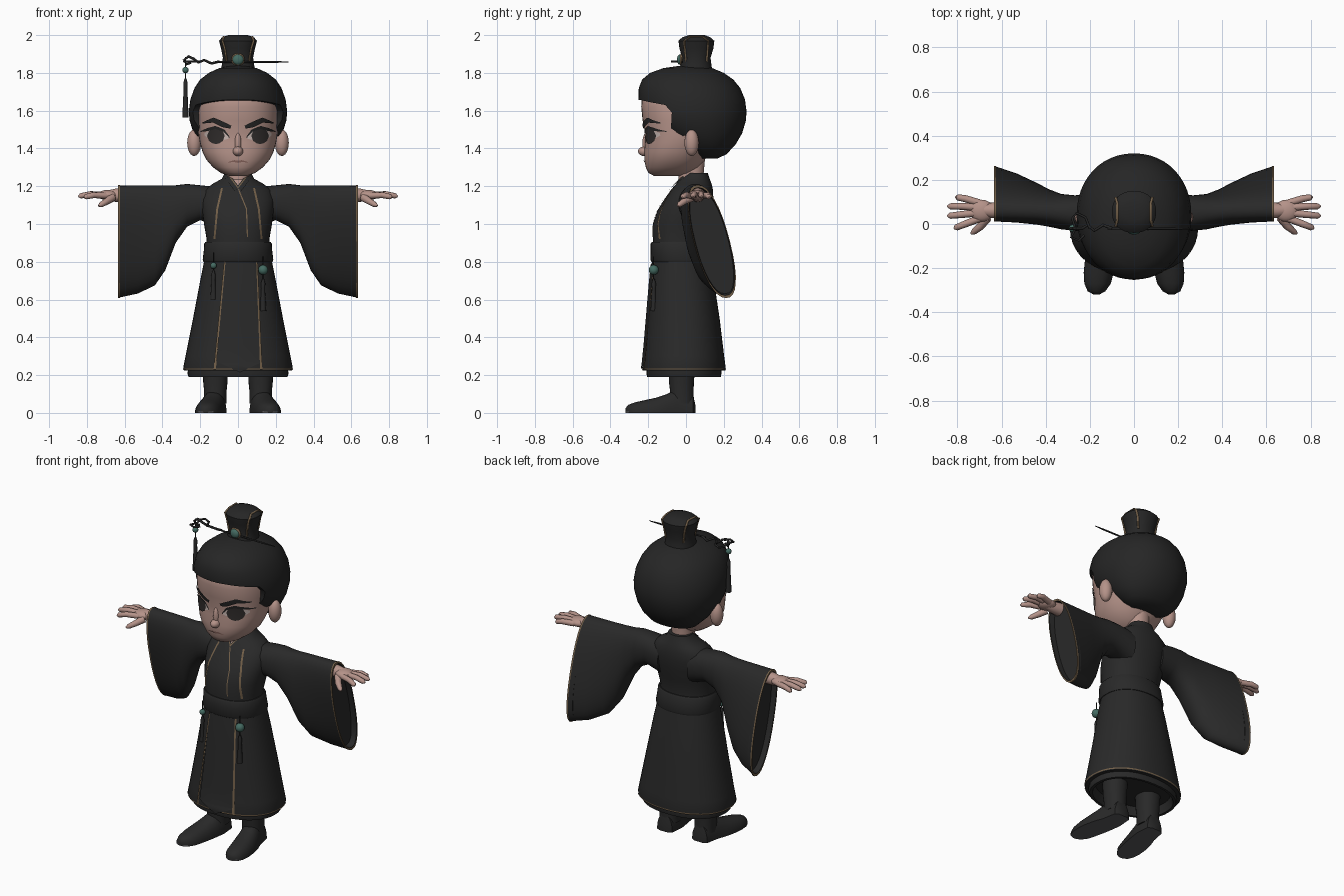
import bpy, bmesh, math
from mathutils import Vector

if "Cube" in bpy.data.objects:
    bpy.data.objects.remove(bpy.data.objects["Cube"])

def material(name, r, g, b):
    m = bpy.data.materials.new(name)
    m.diffuse_color = (r, g, b, 1)
    m.use_nodes = True
    m.node_tree.nodes["Principled BSDF"].inputs["Base Color"].default_value = m.diffuse_color
    return m

CLOTH = material("black cloth", .022, .022, .022)
HAIR = material("black hair", .019, .019, .019)
SKIN = material("skin", .46, .29, .25)
GOLD = material("dull gold", .17, .115, .065)
JADE = material("jade", .06, .15, .125)
SOLE = material("sole grey", .10, .10, .105)
WHITE = material("eye white", .55, .45, .42)
IRIS = material("eye dark", .03, .026, .025)
LIP = material("lip", .25, .13, .11)

def finish(name, bm, mat):
    me = bpy.data.meshes.new(name)
    bm.to_mesh(me)
    bm.free()
    me.materials.append(mat)
    ob = bpy.data.objects.new(name, me)
    bpy.context.collection.objects.link(ob)
    return ob

def skin_sections(name, sections, mat, caps=True):
    """Bridge equal-length closed point loops."""
    bm = bmesh.new()
    loops = [[bm.verts.new(p) for p in s] for s in sections]
    n = len(loops[0])
    for a, b in zip(loops, loops[1:]):
        for i in range(n):
            bm.faces.new((a[i], a[(i + 1) % n], b[(i + 1) % n], b[i]))
    if caps:
        bm.faces.new(loops[0])
        bm.faces.new(loops[-1])
    bmesh.ops.recalc_face_normals(bm, faces=bm.faces[:])
    return finish(name, bm, mat)

def spow(v, e):
    return math.copysign(abs(v) ** e, v)

def loft(name, rings, mat, cx=0, p=2.2, n=40, caps=True, grow=0):
    """Rings are (z, half width, front y, back y)."""
    secs = []
    for z, hx, yf, yb in rings:
        c, h = (yf + yb) / 2, (yb - yf) / 2 + grow
        secs.append([(cx + (hx + grow) * spow(math.cos(t), 2 / p), c + h * spow(math.sin(t), 2 / p), z)
                     for t in (2 * math.pi * i / n for i in range(n))])
    return skin_sections(name, secs, mat, caps)

def at(rings, z):
    rings = sorted(rings)
    for a, b in zip(rings, rings[1:]):
        if z <= b[0]:
            f = max(0, (z - a[0]) / (b[0] - a[0]))
            return [u + (v - u) * f for u, v in zip(a, b)]
    return rings[-1]

def front_y(rings, x, z, p=2.2):
    _, hx, yf, yb = at(rings, z)
    return (yf + yb) / 2 - (yb - yf) / 2 * max(0, 1 - abs(x / hx) ** p) ** (1 / p)

def ribbon(name, path, widths, rings, mat, off=.005, steps=6):
    """Strip of cloth or paint following a lofted front surface."""
    pts = []
    for k in range(len(path) - 1):
        for j in range(steps + (k == len(path) - 2)):
            f = j / steps
            mix = lambda a, b: a + (b - a) * f
            pts.append((mix(path[k][0], path[k + 1][0]), mix(path[k][1], path[k + 1][1]),
                        mix(widths[k], widths[k + 1])))
    bm = bmesh.new()
    rows = []
    for i, (x, z, w) in enumerate(pts):
        a, b = pts[max(i - 1, 0)], pts[min(i + 1, len(pts) - 1)]
        d = Vector((b[0] - a[0], b[1] - a[1])).normalized()
        row = []
        for s in (-1, 0, 1):
            px, pz = x - d.y * w * s, z + d.x * w * s
            row.append(bm.verts.new((px, front_y(rings, px, pz) - off, pz)))
        rows.append(row)
    for a, b in zip(rows, rows[1:]):
        for k in (0, 1):
            f = bm.faces.new((a[k], a[k + 1], b[k + 1], b[k]))
            f.normal_update()
            if f.normal.y > 0:
                f.normal_flip()
    return finish(name, bm, mat)

def ball(name, loc, rad, mat, n=20):
    bm = bmesh.new()
    bmesh.ops.create_uvsphere(bm, u_segments=n, v_segments=n // 2 + 2, radius=1)
    for v in bm.verts:
        v.co = Vector((v.co.x * rad[0] + loc[0], v.co.y * rad[1] + loc[1], v.co.z * rad[2] + loc[2]))
    return finish(name, bm, mat)

def tube(name, pts, radii, mat, n=10):
    pts = [Vector(p) for p in pts]
    if not isinstance(radii, (list, tuple)):
        radii = [radii] * len(pts)
    secs, u = [], None
    for i, p in enumerate(pts):
        d = (pts[min(i + 1, len(pts) - 1)] - pts[max(i - 1, 0)]).normalized()
        u = u or (d.orthogonal())
        u = (u - d * u.dot(d)).normalized()
        w = d.cross(u)
        secs.append([p + radii[i] * (u * math.cos(t) + w * math.sin(t))
                     for t in (2 * math.pi * k / n for k in range(n))])
    return skin_sections(name, secs, mat)

# Head, neck and ears
head = [(1.255, .05, -.17, -.02), (1.27, .09, -.198, .03), (1.3, .132, -.213, .07), (1.34, .167, -.22, .1),
        (1.38, .187, -.222, .12), (1.43, .202, -.217, .15), (1.48, .21, -.216, .18), (1.55, .214, -.23, .2),
        (1.62, .214, -.237, .2), (1.68, .2, -.232, .2), (1.75, .15, -.17, .15)]
loft("head", head, SKIN)
loft("neck", [(1.15, .065, -.05, .1), (1.23, .06, -.04, .09), (1.34, .062, -.04, .1)], SKIN)
ball("nose_tip", (0, -.218, 1.385), (.027, .036, .026), SKIN)
ball("nose_bridge", (0, -.209, 1.425), (.018, .022, .06), SKIN)
ribbon("mouth", [(-.052, 1.327), (-.02, 1.333), (0, 1.33), (.02, 1.333), (.052, 1.327)],
       [.001, .005, .006, .005, .001], head, LIP)
for s, side in ((-1, "right"), (1, "left")):
    ball(side + "_ear", (s * .232, .03, 1.43), (.037, .038, .07), SKIN)
    # Painted eyes and brows
    ribbon(side + "_eye_white", [(s * .05, 1.455), (s * .085, 1.47), (s * .13, 1.472), (s * .178, 1.475)],
           [.004, .034, .038, .006], head, WHITE, .004)
    ribbon(side + "_iris", [(s * (.117 + .046 * q), 1.466) for q in (-1, -.8, -.4, 0, .4, .8, 1)],
           [.002, .026, .039, .043, .039, .026, .002], head, IRIS, .0065)
    ribbon(side + "_upper_lid", [(s * .045, 1.458), (s * .075, 1.495), (s * .12, 1.511), (s * .16, 1.5), (s * .198, 1.49)],
           [.002, .006, .008, .008, .002], head, HAIR, .0075)
    ribbon(side + "_eyebrow", [(s * .038, 1.513), (s * .075, 1.525), (s * .13, 1.55), (s * .188, 1.535)],
           [.008, .014, .013, .003], head, HAIR, .008)

# Hair cap with the face opening cut out
hair = loft("hair", [(1.348, .1, .06, .17), (1.37, .15, .02, .215), (1.42, .2, -.07, .262), (1.48, .235, -.16, .297),
                     (1.55, .257, -.225, .318), (1.6, .26, -.242, .32), (1.66, .252, -.252, .312),
                     (1.72, .23, -.25, .287), (1.765, .2, -.232, .25), (1.8, .155, -.19, .2),
                     (1.825, .1, -.12, .14), (1.838, .04, -.03, .06)], HAIR, p=2.1, n=48)
outline = [(-.5, 1.66), (-.24, 1.656), (-.19, 1.645), (-.11, 1.63), (-.075, 1.59), (-.08, 1.5), (-.05, 1.42),
           (-.01, 1.47), (.05, 1.45), (.075, 1.34), (.075, 1.2), (-.5, 1.2)]
cutter = skin_sections("face_cutter", [[(x, y, z) for y, z in outline] for x in (-.5, .5)], HAIR)
mod = hair.modifiers.new("face opening", "BOOLEAN")
mod.object, mod.operation, mod.solver = cutter, "DIFFERENCE", "EXACT"
bpy.context.view_layer.objects.active = hair
bpy.ops.object.modifier_apply(modifier=mod.name)
bpy.data.objects.remove(cutter)

# Topknot with gold bands, gem and hairpin
loft("topknot", [(1.81, .09, -.035, .14), (1.84, .086, -.03, .135), (1.88, .08, -.02, .13), (1.93, .09, -.035, .145),
                 (1.97, .1, -.04, .15), (1.988, .085, -.02, .13), (2.0, .05, .015, .1)], HAIR)
for s in (-1, 1):
    tube("topknot_band", [(s * x, y, z) for x, y, z in (
        (.06, .0, 1.86), (.07, -.006, 1.93), (.083, -.008, 1.97), (.075, .02, 1.99), (.075, .09, 1.99),
        (.083, .118, 1.97), (.07, .116, 1.93), (.06, .11, 1.86))], .006, GOLD, 8)
ball("topknot_gem_rim", (0, -.024, 1.87), (.036, .012, .034), GOLD)
ball("topknot_gem", (0, -.032, 1.87), (.029, .016, .027), JADE)
tube("hairpin", [(-.12, -.02, 1.858), (.2, -.022, 1.858), (.268, -.022, 1.858)], [.005, .005, .002], HAIR)
tube("hairpin_scroll", [(-.1, -.02, 1.86), (-.14, -.005, 1.85), (-.18, -.03, 1.868), (-.21, -.005, 1.855),
                        (-.235, -.02, 1.875), (-.262, -.02, 1.887), (-.286, -.02, 1.868), (-.272, -.02, 1.845),
                        (-.25, -.025, 1.855)], .007, HAIR)
tube("hairpin_curl", [(-.2, -.02, 1.86), (-.22, .03, 1.86), (-.26, .05, 1.86), (-.28, .025, 1.86),
                      (-.265, -.02, 1.86), (-.285, -.06, 1.86), (-.25, -.075, 1.86), (-.225, -.05, 1.86)], .006, HAIR)

def tassel(name, x, y, gem_z, gem_r, top, bottom):
    ball(name + "_bead", (x, y, gem_z), (gem_r,) * 3, JADE)
    tube(name + "_cord", [(x, y, gem_z + .07), (x, y, top)], .003, CLOTH, 6)
    tube(name, [(x, y, top + .01), (x, y, top - .015), (x, y, top - .04), (x, y, bottom)], [.005, .012, .01, .017], CLOTH)

tassel("hairpin_tassel", -.278, -.02, 1.815, .017, 1.76, 1.565)

# Robe body, skirts and belt
bodice = [(.8, .18, -.18, .13), (.86, .17, -.175, .115), (.92, .166, -.176, .108), (1.0, .18, -.175, .125),
          (1.07, .19, -.152, .138), (1.13, .195, -.115, .145), (1.18, .18, -.08, .143), (1.215, .13, -.05, .135),
          (1.24, .085, -.03, .125), (1.27, .07, -.005, .115)]
loft("robe_bodice", bodice, CLOTH)
skirt = [(.82, .176, -.177, .125), (.7, .2, -.19, .148), (.5, .238, -.207, .178), (.3, .278, -.224, .202),
         (.24, .29, -.232, .21), (.225, .287, -.23, .208)]
loft("robe_skirt", skirt + [(.225, .265, -.21, .188), (.27, .255, -.2, .18)], CLOTH)
loft("underskirt", [(.3, .25, -.2, .18), (.21, .268, -.21, .188), (.19, .262, -.205, .184), (.19, .245, -.19, .17),
                    (.24, .23, -.17, .15)], CLOTH)
loft("hem_trim", [(.229, .288, -.231, .209), (.236, .289, -.232, .21)], GOLD, caps=False, grow=.002)
loft("belt", [(.8, .18, -.18, .13), (.81, .184, -.186, .134), (.86, .178, -.184, .124), (.895, .176, -.184, .118),
              (.905, .17, -.178, .112)], CLOTH, grow=.003)
ribbon("front_panel", [(.01, .79), (.01, .27), (.01, .215)], [.08, .118, .002], skirt, CLOTH, .006)
# Gold edging down the front and at the collar
for s, x0 in ((-1, -.07), (1, .1)):
    ribbon("skirt_trim", [(x0, .8), (s * .123, .23)], [.004, .006], skirt, GOLD, .008, 12)
    ribbon("bodice_trim", [(s * .085, 1.19), (s * .11, 1.08), (s * .125, .92)], [.005] * 3, bodice, GOLD, .005)
    ribbon("collar_band", [(s * .055, 1.25), (s * .005, 1.185)], [.016, .016], bodice, CLOTH, .008)
    ribbon("collar_trim", [(s * .045, 1.252), (0, 1.192)], [.003, .003], bodice, GOLD, .009)
ribbon("bare_throat", [(0, 1.255), (0, 1.19)], [.045, .003], bodice, SKIN, .006)
ribbon("overlap_trim", [(.0, 1.19), (.045, 1.08), (.05, .93)], [.003] * 3, bodice, GOLD, .005)
tassel("right_waist_tassel", -.13, front_y(skirt, .13, .78) - .02, .78, .017, .745, .6)
tassel("left_waist_tassel", .133, front_y(skirt, .13, .76) - .025, .757, .026, .7, .54)

def sleeve_ring(x, yt, zt, yb, zb, w, k=1.0, n=32):
    yc, zc, a, h = (yt + yb) / 2, (zt + zb) / 2, (yt - yb) / 2, (zt - zb) / 2
    out = []
    for i in range(n):
        t = 2 * math.pi * i / n
        c, q = spow(math.cos(t), .88) * k, spow(math.sin(t), .88) * k
        out.append((x, yc + a * c + w * q, zc + h * c))
    return out

SLEEVE = [(.1, .045, 1.195, .045, .99, .09), (.2, .05, 1.205, .045, 1.02, .085), (.27, .05, 1.212, .05, .985, .08),
          (.33, .052, 1.205, .06, .9, .08), (.385, .055, 1.205, .09, .755, .082), (.44, .058, 1.205, .125, .675, .086),
          (.53, .06, 1.205, .175, .632, .09), (.632, .062, 1.205, .212, .61, .095)]
FOOT = [(.05, .12, .03, .04), (.037, .12, .052, .1), (-.05, .125, .064, .125), (-.1, .138, .07, .1), (-.16, .15, .072, .08),
        (-.22, .16, .068, .067), (-.27, .165, .06, .056), (-.305, .17, .04, .043), (-.32, .17, .012, .025)]
FINGERS = [((.70, .095), (.765, .115), (.808, .122), 1.15), ((.71, .075), (.78, .08), (.845, .08), 1.155),
           ((.71, .05), (.78, .043), (.845, .036), 1.155), ((.70, .025), (.765, .0), (.815, -.02), 1.15)]

for s, side in ((-1, "right"), (1, "left")):
    flip = lambda pts: [(s * x, y, z) for x, y, z in pts]
    # Wide hanging sleeve, hollow at the cuff, with gold edge
    c = SLEEVE[-1]
    rings = [sleeve_ring(*r) for r in SLEEVE] + [sleeve_ring(*c, k=.96), sleeve_ring(.6, *c[1:], k=.93)]
    skin_sections(side + "_sleeve", [flip(r) for r in rings], CLOTH)
    skin_sections(side + "_cuff_trim", [flip(sleeve_ring(x, *c[1:], k=k)) for x, k in
                  ((.626, 1.008), (.635, 1.008), (.635, .965))], GOLD, False)
    # Hand
    tube(side + "_wrist", flip([(.58, .062, 1.155), (.65, .062, 1.152), (.7, .062, 1.15)]), [.04, .035, .025], SKIN, 14)
    ball(side + "_palm", (s * .69, .06, 1.153), (.055, .05, .027), SKIN)
    for a, b, e, z in FINGERS:
        m = [b[i] + (e[i] - b[i]) * .82 for i in (0, 1)]
        tube(side + "_finger", flip([(*a, z), (*b, z + .003), (*m, z - .006), (*e, z - .01)]),
             [.017, .016, .014, .005], SKIN)
    tube(side + "_thumb", flip([(.665, .03, 1.14), (.695, -.01, 1.12), (.725, -.035, 1.102), (.738, -.044, 1.096)]),
         [.022, .018, .014, .005], SKIN)
    # Boot
    loft(side + "_boot_shaft", [(.05, .06, -.085, .042), (.12, .06, -.085, .04), (.16, .064, -.09, .042),
                                (.28, .07, -.095, .05)], CLOTH, cx=s * .12, n=24)
    secs = [[(cx + hw * spow(math.cos(t), .8), y, h * math.sin(t))
             for t in (math.pi * i / 14 for i in range(15))] for y, cx, hw, h in FOOT]
    boot = skin_sections(side + "_boot_foot", [flip(r) for r in secs], CLOTH)
    boot.data.materials.append(SOLE)
    for f in boot.data.polygons:
        low = max(boot.data.vertices[v].co.z for v in f.vertices) < .012
        f.material_index = int(low or f.normal.z < -.7)

# Smooth shading with crisp edges
for ob in bpy.data.objects:
    ob.select_set(ob.type == "MESH")
bpy.context.view_layer.objects.active = hair
bpy.ops.object.shade_smooth_by_angle(angle=math.radians(45))
